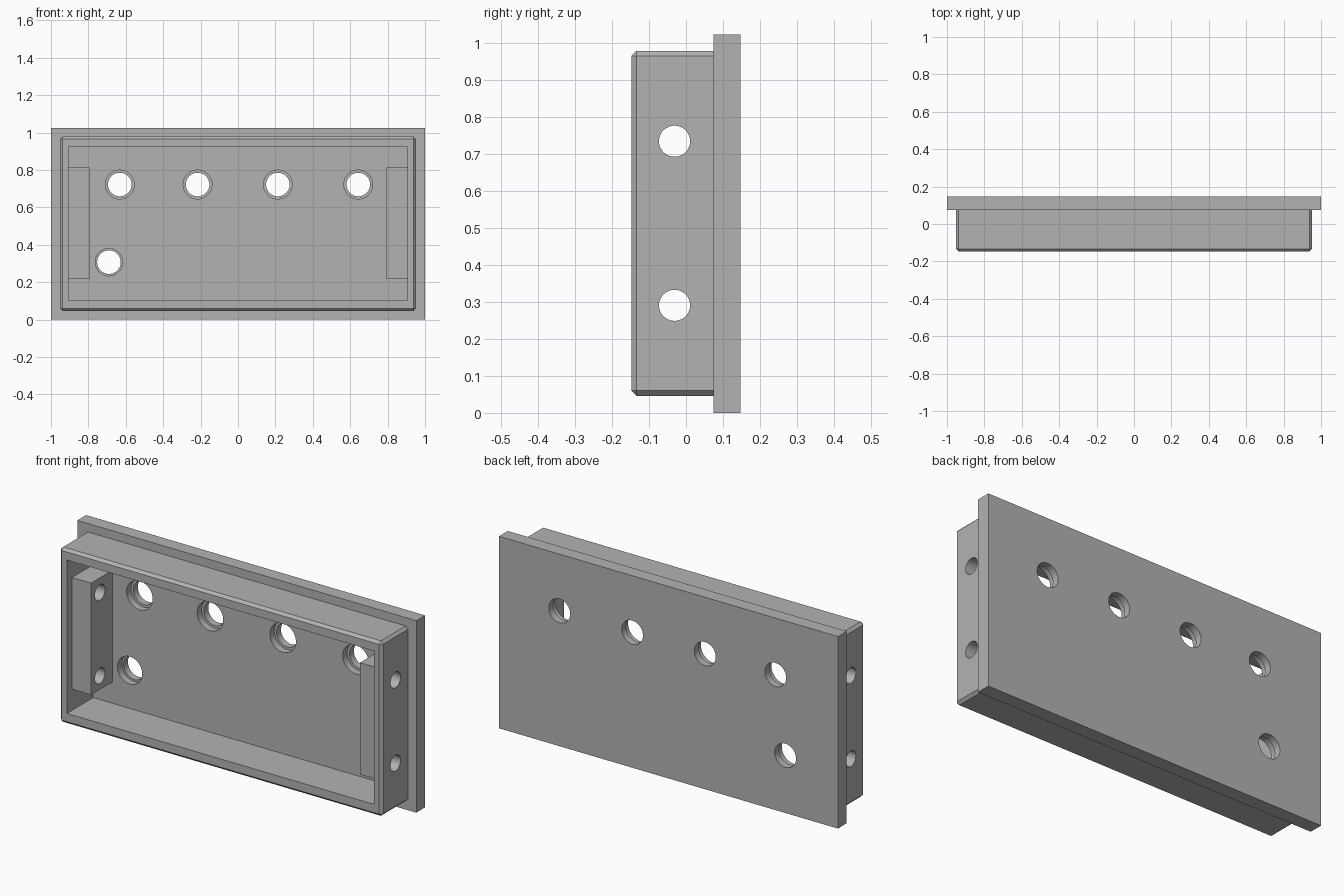
import bpy, bmesh
from math import radians
from mathutils import Matrix, Vector

cube = bpy.data.objects.get("Cube")
if cube:
    bpy.data.objects.remove(cube, do_unlink=True)

GREY = (0.45, 0.45, 0.45, 1)
grey = bpy.data.materials.new("plain grey")
grey.use_nodes = True
grey.diffuse_color = GREY
grey.node_tree.nodes["Principled BSDF"].inputs["Base Color"].default_value = GREY


def finish(name, bm):
    mesh = bpy.data.meshes.new(name)
    bm.to_mesh(mesh)
    bm.free()
    mesh.materials.append(grey)
    obj = bpy.data.objects.new(name, mesh)
    bpy.context.collection.objects.link(obj)
    return obj


def box(name, lo, hi, chamfer=0):
    lo, hi = Vector(lo), Vector(hi)
    bm = bmesh.new()
    bmesh.ops.create_cube(bm, size=1, matrix=Matrix.Translation((lo + hi) / 2)
                          @ Matrix.Diagonal((*(hi - lo), 1)))
    if chamfer:
        # Chamfer every edge except those against the backing plate
        edges = [e for e in bm.edges if any(v.co.y < hi.y - 0.001 for v in e.verts)]
        bmesh.ops.bevel(bm, geom=edges, offset=chamfer, segments=1, affect='EDGES')
    return finish(name, bm)


def rod(name, centre, radius, length, axis):
    turn = Matrix.Rotation(radians(90), 4, 'Y' if axis == 'X' else 'X')
    bm = bmesh.new()
    bmesh.ops.create_cone(bm, cap_ends=True, segments=64, radius1=radius,
                          radius2=radius, depth=length,
                          matrix=Matrix.Translation(centre) @ turn)
    return finish(name, bm)


def combine(target, tool, operation):
    tool.hide_render = True
    mod = target.modifiers.new(operation.lower(), 'BOOLEAN')
    mod.operation, mod.object, mod.solver = operation, tool, 'EXACT'
    bpy.context.view_layer.objects.active = target
    bpy.ops.object.modifier_apply(modifier=mod.name)
    bpy.data.objects.remove(tool, do_unlink=True)


FRONT, JOINT, BACK = -0.148, 0.074, 0.148

# Backing plate with stepped holes, wider on the front
plate = box("backing_plate", (-1, JOINT, 0), (1, BACK, 1.024))
holes = [(x, 0.722, 0.077) for x in (-0.632, -0.216, 0.213, 0.643)]
holes.append((-0.69, 0.307, 0.073))
for x, z, wide in holes:
    combine(plate, rod("through_cutter", (x, 0.1, z), 0.063, 0.4, 'Y'), 'DIFFERENCE')
    combine(plate, rod("step_cutter", (x, JOINT, z), wide, 0.074, 'Y'), 'DIFFERENCE')

# Chamfered rim, hollow through to the plate
rim = box("raised_rim", (-0.951, FRONT, 0.046), (0.951, JOINT, 0.979), 0.014)
combine(rim, box("cavity_cutter", (-0.906, -0.4, 0.104), (0.906, 0.4, 0.922)),
        'DIFFERENCE')

# Mounting blocks inside both ends
for side in (-1, 1):
    xs = sorted((side * 0.793, side * 0.925))
    combine(rim, box("mounting_block", (xs[0], -0.105, 0.217), (xs[1], JOINT, 0.813)),
            'UNION')

# Cross holes through the ends and blocks
for z in (0.291, 0.735):
    combine(rim, rod("cross_cutter", (0, -0.031, z), 0.042, 3, 'X'), 'DIFFERENCE')

# Smooth hole walls, sharp edges elsewhere
for obj in (plate, rim):
    bpy.ops.object.select_all(action='DESELECT')
    obj.select_set(True)
    bpy.context.view_layer.objects.active = obj
    bpy.ops.object.shade_smooth_by_angle(angle=radians(30))
